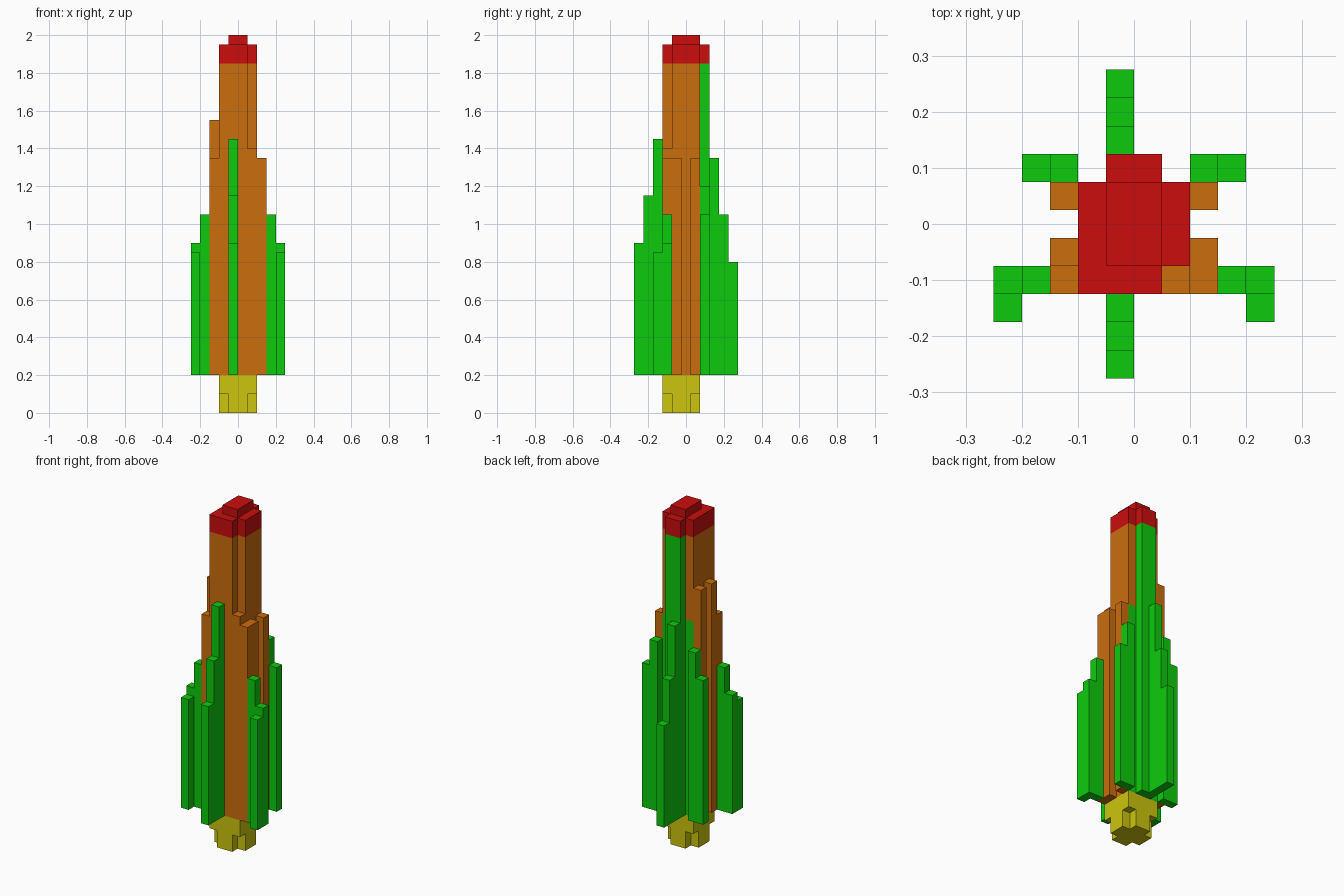
import bpy, bmesh
from mathutils import Vector

if "Cube" in bpy.data.objects:
    bpy.data.objects.remove(bpy.data.objects["Cube"])

U = 0.05  # block size
cells = {}  # (i, j, k) -> part name


def fill(part, i0, i1, j0, j1, k0, k1):
    """Fill inclusive i/j ranges of blocks from level k0 up to k1."""
    for i in range(i0, i1 + 1):
        for j in range(j0, j1 + 1):
            for k in range(k0, k1):
                cells[i, j, k] = part


def pair(part, i, j, top):
    """A column and its mirror image across x = 0."""
    for a in (i, -1 - i):
        fill(part, a, a, j, j, 4, top)


# Nozzle: square upper part, plus-shaped lower part
fill("nozzle", -2, 1, -2, 1, 2, 4)
fill("nozzle", -1, 0, -2, 1, 0, 2)
fill("nozzle", -2, 1, -1, 0, 0, 2)

# Body: main shaft, lower front corner, side ribs
fill("body", -2, 1, -1, 1, 4, 37)
fill("body", -2, 0, -2, -2, 4, 37)
fill("body", 1, 1, -2, -2, 4, 28)
for j in (-2, -1, 1):
    pair("body", 2, j, 27)
for j in (-1, 1):
    fill("body", -3, -3, j, j, 4, 31)

# Front and back fins, stepping down outwards
for j, top in ((-3, 29), (-4, 23), (-5, 18)):
    fill("front_fin", -1, -1, j, j, 4, top)
fill("back_fin", -1, 0, 2, 2, 4, 37)
for j, top in ((3, 27), (4, 21), (5, 16)):
    fill("back_fin", -1, -1, j, j, 4, top)

# Side fins, mirrored
for i, j, top in ((3, -2, 21), (4, -2, 18), (4, -3, 17)):
    pair("front_side_fins", i, j, top)
for i, j, top in ((1, 1, 27), (2, 2, 24), (3, 2, 21)):
    pair("back_side_fins", i, j, top)

# Nose cap with a raised middle
fill("nose", -2, 1, -1, 1, 37, 39)
fill("nose", -2, 0, -2, -2, 37, 39)
fill("nose", -1, 0, 2, 2, 37, 39)
fill("nose", -1, 0, -1, 1, 39, 40)


def material(name, rgb):
    m = bpy.data.materials.new(name)
    m.diffuse_color = (*rgb, 1)
    m.use_nodes = True
    m.node_tree.nodes["Principled BSDF"].inputs["Base Color"].default_value = m.diffuse_color
    return m


red = material("red", (0.6, 0.004, 0.004))
orange = material("orange", (0.6, 0.155, 0.004))
green = material("green", (0.004, 0.6, 0.004))
yellow = material("yellow", (0.6, 0.56, 0.004))
mats = {"nose": red, "body": orange, "nozzle": yellow}

# One object per part, made of its exposed block faces only
for part in sorted(set(cells.values())):
    bm = bmesh.new()
    for c, p in cells.items():
        if p != part:
            continue
        for axis in range(3):
            for s in (-1, 1):
                n = [0, 0, 0]
                n[axis] = s
                if (c[0] + n[0], c[1] + n[1], c[2] + n[2]) in cells:
                    continue
                u, v = Vector((0, 0, 0)), Vector((0, 0, 0))
                u[(axis + 1) % 3] = v[(axis + 2) % 3] = 0.5
                mid = Vector(c) + Vector((0.5, 0, 0.5)) + Vector(n) * 0.5
                ring = [mid - u - v, mid + u - v, mid + u + v, mid - u + v]
                bm.faces.new([bm.verts.new(q * U) for q in ring[::s]])
    bmesh.ops.remove_doubles(bm, verts=bm.verts, dist=0.001)
    me = bpy.data.meshes.new(part)
    bm.to_mesh(me)
    bm.free()
    me.materials.append(mats.get(part, green))
    bpy.context.collection.objects.link(bpy.data.objects.new(part, me))
